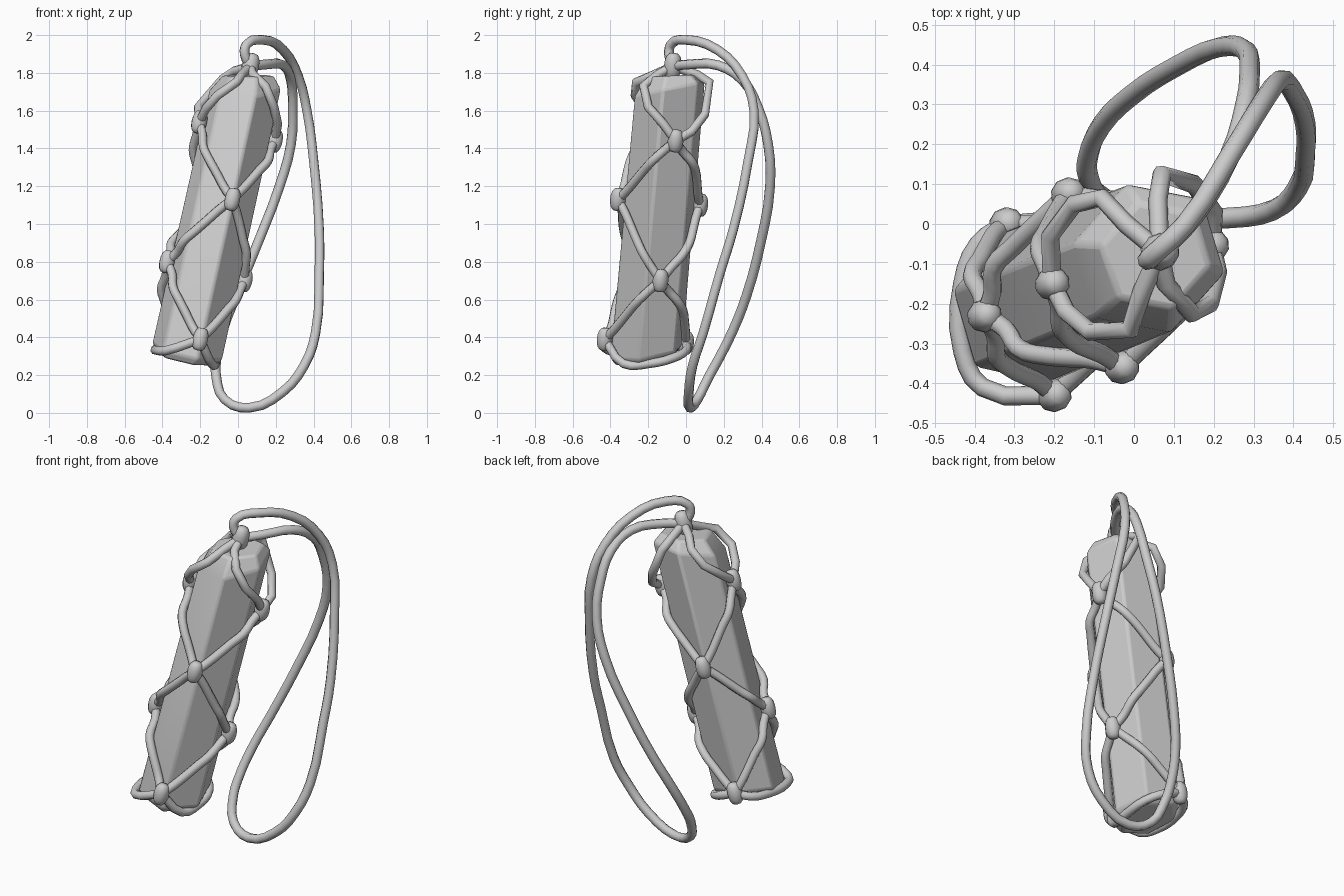
import bpy, bmesh, math
from mathutils import Vector

if "Cube" in bpy.data.objects:
    bpy.data.objects.remove(bpy.data.objects["Cube"])

BOT, TOP = Vector((-0.272, -0.21, 0.31)), Vector((0.04, -0.085, 1.72))
AXIS = (TOP - BOT).normalized()
A0 = math.radians(-71)
CORD = 0.024


def centre(z):
    return BOT.lerp(TOP, (z - BOT.z) / (TOP.z - BOT.z))


def hex_radius(a):
    k = (a - A0) % (math.pi / 3) - math.pi / 6
    return 0.197 * math.cos(math.pi / 6) / math.cos(k)


# Crystal: leaning hexagonal prism with a chamfered tip and slanted base
def make_crystal():
    bm = bmesh.new()
    rings = []
    # height, radius, slope in x, slope in y
    for z, r, sx, sy in ((0.285, 0.165, -0.2, 0.15), (0.325, 0.2, -0.2, 0.15),
                         (1.71, 0.194, 0.05, 0.2), (1.785, 0.14, 0.0, 0.05)):
        ring = []
        for i in range(6):
            a = A0 + i * math.pi / 3
            dx, dy = r * math.cos(a), r * math.sin(a)
            dz = sx * dx + sy * dy
            c = centre(z + dz)
            ring.append(bm.verts.new((c.x + dx, c.y + dy, z + dz)))
        rings.append(ring)
    for lo, hi in zip(rings, rings[1:]):
        for i in range(6):
            j = (i + 1) % 6
            bm.faces.new((lo[i], lo[j], hi[j], hi[i]))
    bm.faces.new(rings[0][::-1])
    bm.faces.new(rings[-1])
    me = bpy.data.meshes.new("crystal")
    bm.to_mesh(me)
    bm.free()
    ob = bpy.data.objects.new("crystal", me)
    bpy.context.collection.objects.link(ob)
    bev = ob.modifiers.new("soft_edges", 'BEVEL')
    bev.width, bev.segments = 0.012, 2
    bpy.context.view_layer.objects.active = ob
    ob.select_set(True)
    bpy.ops.object.shade_smooth_by_angle(angle=math.radians(25))
    ob.select_set(False)


# Round cord swept along one or more paths
def cord(name, paths, radius=CORD, smooth=False):
    cu = bpy.data.curves.new(name, 'CURVE')
    cu.dimensions = '3D'
    cu.bevel_depth, cu.bevel_resolution = radius, 2
    cu.use_fill_caps = True
    cu.resolution_u = 3
    for pts in paths:
        if smooth:
            sp = cu.splines.new('BEZIER')
            sp.bezier_points.add(len(pts) - 1)
            for b, p in zip(sp.bezier_points, pts):
                b.co = p
                b.handle_left_type = b.handle_right_type = 'AUTO'
        else:
            sp = cu.splines.new('POLY')
            sp.points.add(len(pts) - 1)
            for b, p in zip(sp.points, pts):
                b.co = (*p, 1)
        sp.use_smooth = True
    ob = bpy.data.objects.new(name, cu)
    bpy.context.collection.objects.link(ob)
    bpy.context.view_layer.objects.active = ob
    ob.select_set(True)
    bpy.ops.object.convert(target='MESH')
    bpy.context.object.select_set(False)


# Path from knot to knot, hugging the crystal surface
def wrap(p, q, n=6):
    p, q = Vector(p), Vector(q)
    cp, cq = p - centre(p.z), q - centre(q.z)
    a, b = math.atan2(cp.y, cp.x), math.atan2(cq.y, cq.x)
    d = (b - a + math.pi) % (2 * math.pi) - math.pi
    pts = [p]
    for i in range(1, n):
        t = i / n
        z, ang = p.z + (q.z - p.z) * t, a + d * t
        r = hex_radius(ang) + CORD
        c = centre(z)
        pts.append(Vector((c.x + r * math.cos(ang), c.y + r * math.sin(ang), z)))
    return pts + [q]


# Knot: stubby barrel along the crystal axis
def knot(name, p, r=0.042, h=0.062):
    bpy.ops.mesh.primitive_uv_sphere_add(segments=10, ring_count=8, radius=1, location=p)
    ob = bpy.context.object
    ob.name = name
    for v in ob.data.vertices:
        side = math.hypot(v.co.x, v.co.y)
        if side > 0.01:
            v.co.x, v.co.y = (c * side ** -0.4 for c in v.co.xy)
    ob.scale = (r, r, h)
    ob.rotation_euler = AXIS.to_track_quat('Z', 'Y').to_euler()
    bpy.ops.object.shade_smooth()
    ob.select_set(False)


make_crystal()

# Knots: two per level, turned a quarter turn each level
T = (0.065, -0.07, 1.835)
A, C = (-0.205, -0.15, 1.54), (0.195, -0.055, 1.44)
B, G = (-0.03, -0.36, 1.13), (-0.165, 0.075, 1.10)
E, D = (-0.375, -0.23, 0.80), (0.035, -0.135, 0.70)
F, H = (-0.20, -0.43, 0.39), (-0.32, 0.0, 0.37)
for i, k in enumerate((A, C, B, G, E, D, F, H)):
    knot(f"net_knot_{i + 1}", k)
knot("top_knot", T, 0.047, 0.072)

# Diamond net around the crystal
levels = [(A, C), (B, G), (E, D), (F, H)]
cord("net_cords", [wrap(p, q) for up, lo in zip(levels, levels[1:]) for p in up for q in lo],
     smooth=True)

# Cords gathering at the top knot
cord("top_cords", [
    [T, (0.02, -0.17, 1.79), (-0.01, -0.265, 1.75), (-0.11, -0.27, 1.68), (-0.17, -0.22, 1.61), A],
    [T, (-0.02, 0.0, 1.81), (-0.08, 0.065, 1.77), (-0.15, 0.05, 1.69), (-0.21, -0.03, 1.62), A],
    [T, (0.08, -0.15, 1.79), (0.145, -0.225, 1.73), (0.19, -0.2, 1.62), (0.21, -0.12, 1.53), C],
    [T, (0.06, 0.06, 1.79), (0.07, 0.125, 1.75), (0.15, 0.1, 1.58), (0.2, 0.03, 1.49), C],
])

# Cords running round the base
cord("base_cords", [
    [F, (-0.14, -0.33, 0.26), (-0.12, -0.2, 0.26), (-0.14, -0.07, 0.29), (-0.22, 0.0, 0.33), H],
    [F, (-0.38, -0.41, 0.33), (-0.43, -0.32, 0.33), (-0.43, -0.15, 0.34), (-0.39, -0.05, 0.35), H],
], smooth=True)

# Long hanging loop
cord("hanging_loop", [[
    T, (0.035, -0.09, 1.90), (0.045, -0.08, 1.95), (0.13, 0.0, 1.975), (0.24, 0.17, 1.92),
    (0.32, 0.30, 1.78), (0.365, 0.36, 1.6), (0.40, 0.33, 1.34), (0.43, 0.25, 0.97),
    (0.43, 0.18, 0.74), (0.41, 0.09, 0.42), (0.35, 0.035, 0.25), (0.235, 0.015, 0.11),
    (0.06, 0.02, 0.027), (-0.07, 0.06, 0.07), (-0.115, 0.12, 0.19), (-0.115, 0.17, 0.28),
    (-0.08, 0.25, 0.44), (-0.01, 0.32, 0.62), (0.105, 0.395, 0.90), (0.22, 0.445, 1.20),
    (0.28, 0.435, 1.42), (0.29, 0.38, 1.62), (0.28, 0.30, 1.76), (0.24, 0.17, 1.84),
    (0.15, 0.02, 1.845), T]], radius=0.026, smooth=True)
